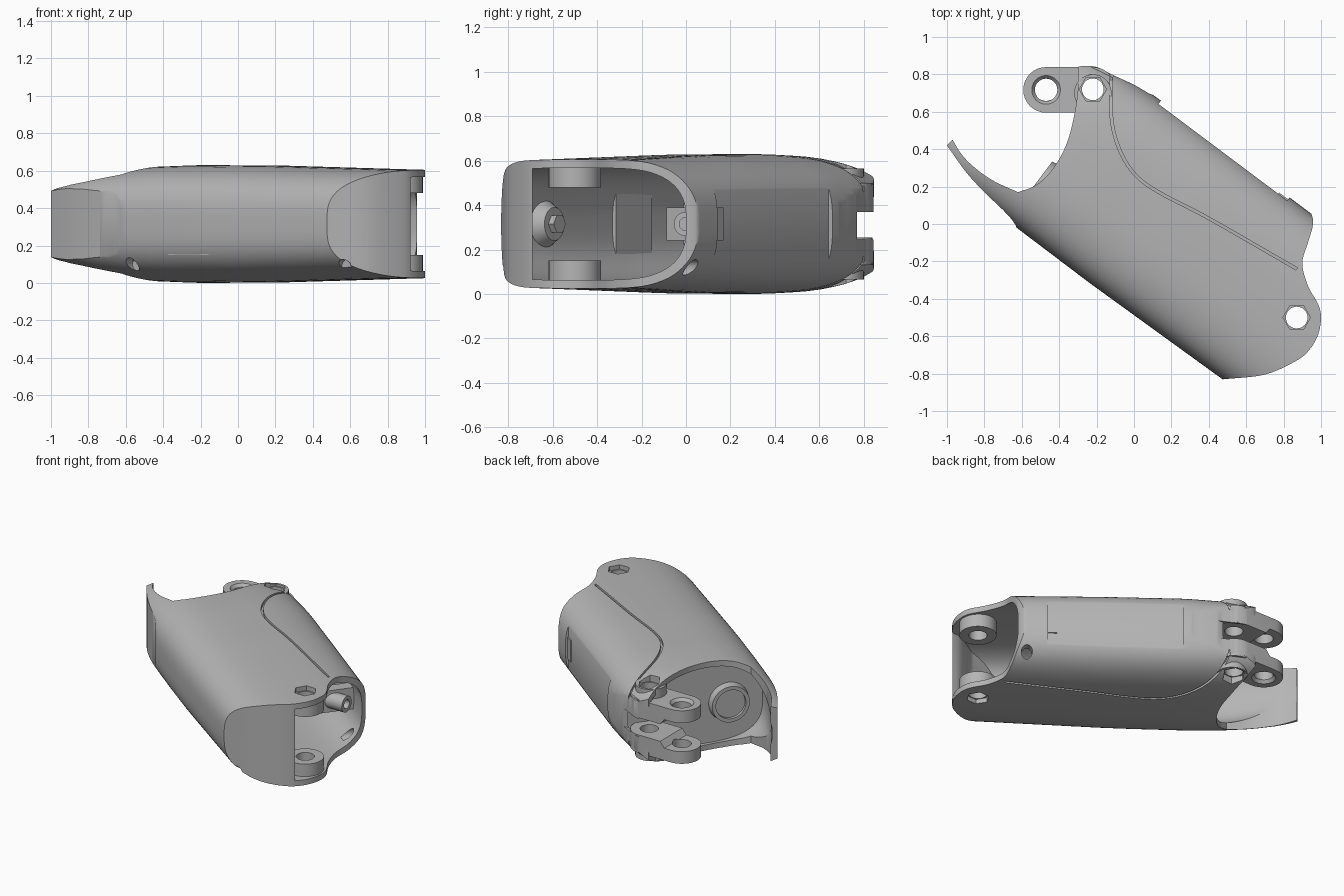
import bpy, bmesh, math
from mathutils import Vector, Matrix

cube = bpy.data.objects.get("Cube")
if cube:
    bpy.data.objects.remove(cube, do_unlink=True)

GREY = (0.46, 0.46, 0.46, 1)
mat = bpy.data.materials.new("mid grey")
mat.use_nodes = True
mat.diffuse_color = GREY
mat.node_tree.nodes["Principled BSDF"].inputs["Base Color"].default_value = GREY

# Limb frame: U runs along the limb, V across it, MID is the half height
U, V, Z = Vector((0.8, -0.6, 0)), Vector((0.6, 0.8, 0)), Vector((0, 0, 1))
MID, POWER = 0.315, 3.0
HALF_HEIGHT = [(-1.1, .195), (-.9, .255), (-.75, .285), (-.55, .307), (-.3, .315), (.2, .312), (1.2, .288)]
BACK_SIDE = [(-.75, .57), (-.55, .6), (-.3, .615), (1.2, .612)]
FRONT_SIDE = [(-1.1, -.39), (0, -.395), (1.2, -.375)]
INNER_FRONT = [(-1.05, -.23), (-.9, -.27), (-.75, -.31), (-.6, -.345), (0, -.355), (1.2, -.335)]


def interp(table, u):
    if u <= table[0][0]:
        return table[0][1]
    for (a, fa), (b, fb) in zip(table, table[1:]):
        if u <= b:
            return fa + (fb - fa) * (u - a) / (b - a)
    return table[-1][1]


def make(name, bm):
    bmesh.ops.recalc_face_normals(bm, faces=bm.faces)
    mesh = bpy.data.meshes.new(name)
    bm.to_mesh(mesh)
    bm.free()
    mesh.materials.append(mat)
    ob = bpy.data.objects.new(name, mesh)
    bpy.context.collection.objects.link(ob)
    return ob


def skin(name, rings):
    bm = bmesh.new()
    loops = [[bm.verts.new(p) for p in ring] for ring in rings]
    n = len(loops[0])
    for a, b in zip(loops, loops[1:]):
        for i in range(n):
            bm.faces.new((a[i], a[(i + 1) % n], b[(i + 1) % n], b[i]))
    bm.faces.new(loops[0])
    bm.faces.new(loops[-1])
    return make(name, bm)


def tube(name, u0, u1, front=FRONT_SIDE, gap=0.0, steps=40, n=72):
    rings = []
    for k in range(steps + 1):
        u = u0 + (u1 - u0) * k / steps
        lo, hi, h = interp(front, u), interp(BACK_SIDE, u) - gap, interp(HALF_HEIGHT, u) - gap
        ring = []
        for i in range(n):
            a = 2 * math.pi * (i + .5) / n
            c, s = math.cos(a), math.sin(a)
            sc = math.copysign(abs(c) ** (2 / POWER), c)
            ss = math.copysign(abs(s) ** (2 / POWER), s)
            ring.append(U * u + V * ((lo + hi) / 2 + sc * (hi - lo) / 2) + Z * (MID + ss * h))
        rings.append(ring)
    return skin(name, rings)


def prism(name, pts, z0, z1):
    return skin(name, [[(x, y, z) for x, y in pts] for z in (z0, z1)])


def cyl(name, p, axis, r, h, r2=None, sides=40):
    """Cylinder or cone that starts at p and runs h along axis."""
    bm = bmesh.new()
    rot = Vector(axis).to_track_quat('Z', 'Y').to_matrix().to_4x4()
    m = Matrix.Translation(p) @ rot @ Matrix.Translation((0, 0, h / 2)) @ Matrix.Rotation(math.pi / 2, 4, 'Z')
    bmesh.ops.create_cone(bm, cap_ends=True, segments=sides, radius1=r, radius2=r if r2 is None else r2, depth=h, matrix=m)
    return make(name, bm)


def limb_box(name, u0, u1, v0, v1, z0, z1):
    corners = [U * a + V * b for a, b in ((u0, v0), (u1, v0), (u1, v1), (u0, v1))]
    return prism(name, [(c.x, c.y) for c in corners], z0, z1)


def boolean(ob, cutter, op='DIFFERENCE'):
    mod = ob.modifiers.new("cut", 'BOOLEAN')
    mod.object, mod.operation, mod.solver = cutter, op, 'EXACT'
    mesh = bpy.data.meshes.new_from_object(ob.evaluated_get(bpy.context.evaluated_depsgraph_get()))
    ob.modifiers.clear()
    ob.data = mesh
    bpy.data.objects.remove(cutter, do_unlink=True)


def spline(pts, sub=5):
    """Catmull-Rom curve through the points."""
    p = [Vector(q) for q in pts]
    p = [2 * p[0] - p[1]] + p + [2 * p[-1] - p[-2]]
    out = []
    for a, b, c, d in zip(p, p[1:], p[2:], p[3:]):
        for k in range(sub):
            t = k / sub
            out.append(.5 * (2 * b + (c - a) * t + (2 * a - 5 * b + 4 * c - d) * t ** 2 + (3 * b - a - 3 * c + d) * t ** 3))
    return out + [p[-2]]


# Plan outline of the shell, one smooth run per line
tip = spline([(-.60, -.1), (-.65, .02), (-.8, .17), (-.9, .28), (-1.0, .42)])
tip_arc = spline([(-.97, .45), (-.92, .37), (-.85, .30), (-.75, .23), (-.62, .17)])
mouth_arc = spline([(-.62, .17), (-.52, .21), (-.43, .30), (-.36, .43), (-.32, .58), (-.30, .72), (-.30, .84)])
heel = spline([(-.28, .845), (-.2, .84), (-.12, .80), (.0, .745), (.12, .685), (.2, .75)], 3)
joint = spline([(.80, .25), (.88, .125), (.94, .07), (.957, 0), (.93, -.1), (.90, -.21), (.93, -.33),
                (.985, -.43), (1.0, -.5), (.985, -.59), (.94, -.67), (.87, -.73), (.7, -.805), (.48, -.83)])
outline = tip + tip_arc + mouth_arc[1:] + heel + joint + [Vector((.36, -.87))]

# Shell: rounded tube trimmed to the outline, then hollowed
shell = tube("outer_shell", -1.3, 1.3)
boolean(shell, prism("trim", outline, -.2, .9), 'INTERSECT')
hollow = tube("hollow", -1.4, 1.4, INNER_FRONT, .038)
room = [(-1.5, 1.3), (-1.5, -1), (.35, -1), (.45, -.79), (.7, -.765), (.84, -.7), (.88, -.69), (1.5, -.69), (1.5, 1.3)]
boolean(hollow, prism("room", room, -.3, 1), 'INTERSECT')
boolean(shell, hollow)

# Flat panel on the back and the fork slot in the heel
boolean(shell, limb_box("panel", -.28, .58, .592, .9, .15, .48))
boolean(shell, prism("slot", [(-.8, .77), (.02, .77), (.02, 1), (-.8, 1)], .245, .37))


# Seam grooves above and below
def height(x, y):
    p = Vector((x, y, 0))
    u, v = p.dot(U), p.dot(V)
    lo, hi = interp(FRONT_SIDE, u), interp(BACK_SIDE, u)
    s = min(abs((2 * v - lo - hi) / (hi - lo)), 1)
    return interp(HALF_HEIGHT, u) * (1 - s ** POWER) ** (1 / POWER)


seam = spline([(-.12, .80), (-.125, .65), (-.11, .5), (-.06, .36), (.02, .25), (.15, .16), (.4, .03), (.87, -.24)])
for side in (1, -1):
    rings = []
    for i, q in enumerate(seam):
        t = (seam[min(i + 1, len(seam) - 1)] - seam[max(i - 1, 0)]).normalized()
        across = Vector((-t.y, t.x, 0)) * .007
        base = Vector((q.x, q.y, MID + side * height(q.x, q.y)))
        rings.append([base + across + Z * .02, base - across + Z * .02, base - across - Z * .02, base + across - Z * .02])
    boolean(shell, skin("seam", rings))

# Angled screw holes in the sides
for u, v, z in ((-.46, -.6, .1), (.94, -.6, .09), (.71, .46, .12)):
    boolean(shell, cyl("screw_hole", U * u + V * v + Z * z, V, .035, .32, sides=24))

# Fork lugs at the heel, bosses at the joint; both pairs mirror about mid height
parts = []
for label, side in (("upper", 1), ("lower", -1)):
    ends = []
    for cx, start in ((-.47, 90), (-.22, -90)):
        for k in range(17):
            a = math.radians(start + 180 * k / 16)
            ends.append((cx + .122 * math.cos(a), .717 + .122 * math.sin(a)))
    z0, z1 = sorted((MID + side * .06, MID + side * .185))
    lug = prism(label + "_fork_lug", ends, z0, z1)
    # Slanted relief thins the lug toward its free end
    ramp = [(x, y, MID + side * h) for y in (.5, .95) for x, h in ((-.7, .0), (-.34, .0), (-.42, .1), (-.7, .1))]
    boolean(lug, skin("relief", [ramp[:4], ramp[4:]]))
    post = cyl(label + "_heel_post", (-.22, .70, MID + side * .15), Z * side, .1, .1)
    boss = cyl(label + "_joint_boss", (.87, -.5, MID + side * .165), Z * side, .118, .105)
    parts += [lug, post, boss]
    for ob in (shell, lug, post, boss):
        for x, y, floor in ((-.22, .72, .235), (.87, -.5, .262)):
            boolean(ob, cyl("bolt_hole", (x, y, MID + side * .03), Z * side, .058, .4))
            boolean(ob, cyl("hex_pocket", (x, y, MID + side * floor), Z * side, .073, .2, sides=6))
    boolean(lug, cyl("pin_hole", (-.47, .717, MID), Z * side, .06, .4))
    boolean(lug, cyl("pin_chamfer", (-.47, .717, MID + side * .165), Z * side, .06, .03, .085))

# Bulkhead inside the mouth with its ring
bulkhead = tube("bulkhead", -.5, -.44, INNER_FRONT, .034, steps=1)
ring = cyl("bulkhead_ring", U * -.49 + V * -.12 + Z * MID, -U, .135, .06, .125)
boolean(ring, cyl("bore", U * -.53 + V * -.12 + Z * MID, -U, .1, .1))

# Fittings inside the joint opening
plate = limb_box("inner_plate", -.19, .08, -.37, -.335, .15, .47)
cone = cyl("inner_cone", U * .6 + V * -.37 + Z * MID, V, .125, .08, .075)
hexnut = cyl("inner_hex", U * .6 + V * -.3 + Z * MID, V, .045, .04, sides=6)
tube_post = cyl("screw_post", (.62, .0, MID), (1, 0, 0), .055, .22)
boolean(tube_post, cyl("bore", (.78, .0, MID), (1, 0, 0), .03, .1))
web = limb_box("screw_post_web", .52, .6, .34, .6, .24, .39)
parts += [shell, bulkhead, ring, plate, cone, hexnut, tube_post, web]

# Smooth shading with sharp edges kept
bpy.ops.object.select_all(action='DESELECT')
for ob in parts:
    ob.select_set(True)
bpy.context.view_layer.objects.active = shell
bpy.ops.object.shade_smooth_by_angle(angle=math.radians(32))
